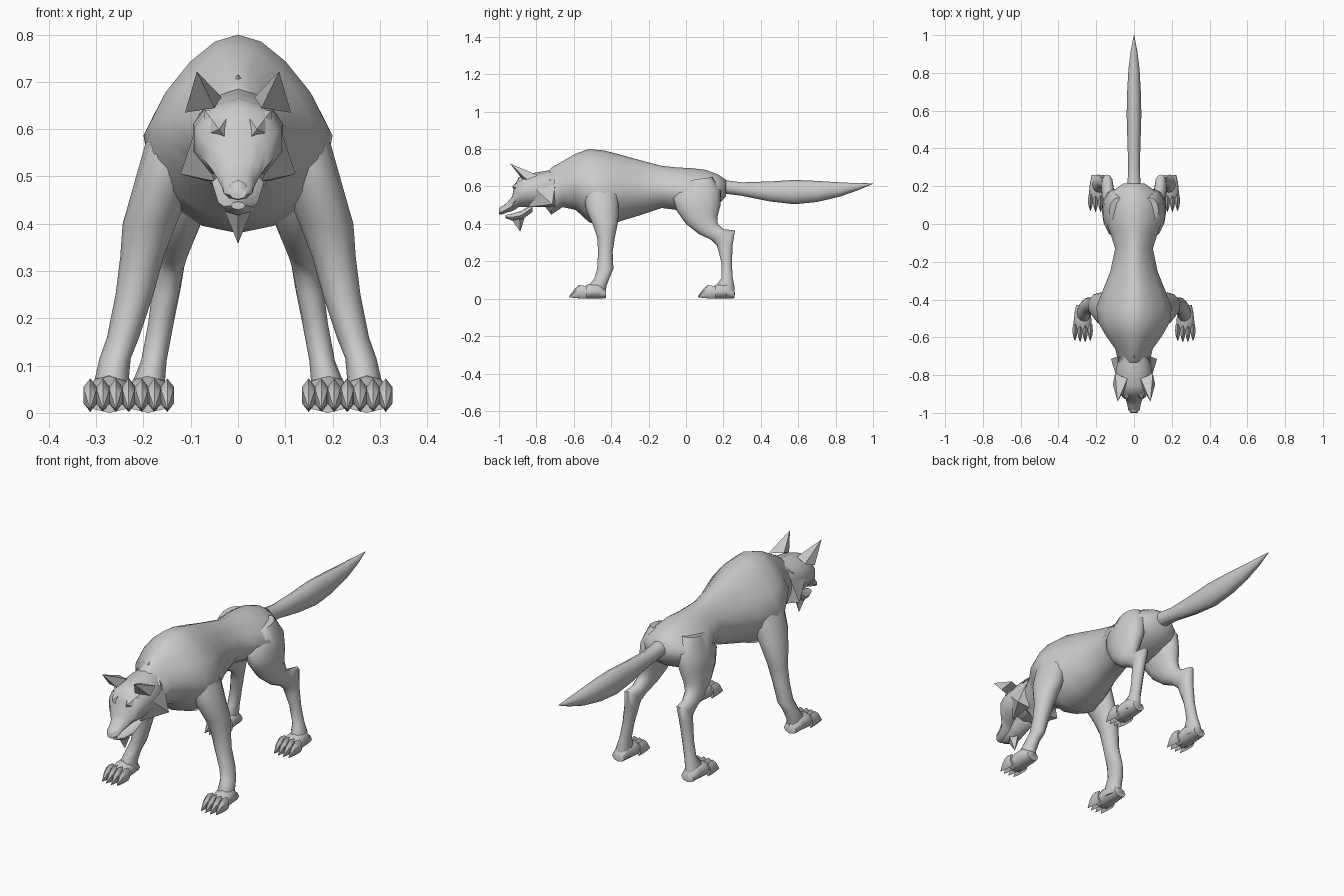
import bpy, bmesh, math
from mathutils import Vector

fur = bpy.data.materials.new("grey_fur")
fur.diffuse_color = (0.6, 0.6, 0.6, 1)


def finish(name, bm, mirror, angle):
    bmesh.ops.recalc_face_normals(bm, faces=bm.faces)
    me = bpy.data.meshes.new(name)
    bm.to_mesh(me)
    bm.free()
    me.materials.append(fur)
    ob = bpy.data.objects.new(name, me)
    bpy.context.collection.objects.link(ob)
    bpy.ops.object.select_all(action='DESELECT')
    ob.select_set(True)
    bpy.context.view_layer.objects.active = ob
    bpy.ops.object.shade_smooth_by_angle(angle=math.radians(angle))
    if mirror:
        ob.modifiers.new("mirror", 'MIRROR')
    return ob


def loft(name, rings, sides=12, mirror=False, pinch=0.0, angle=60):
    """Skin rings given as (y, z, y, z, centre x, half width): two opposite rim points."""
    bm = bmesh.new()
    loops = []
    for ya, za, yb, zb, xc, rx in rings:
        a, b = Vector((xc, ya, za)), Vector((xc, yb, zb))
        loop = []
        for i in range(sides):
            t = 2 * math.pi * i / sides
            p = (a + b) / 2 + (a - b) / 2 * math.cos(t)
            p.x += rx * math.sin(t) * (1 - pinch * max(0, math.cos(t)))
            loop.append(bm.verts.new(p))
        loops.append(loop)
    for p, q in zip(loops, loops[1:]):
        for i in range(sides):
            j = (i + 1) % sides
            bm.faces.new((p[i], p[j], q[j], q[i]))
    bm.faces.new(loops[0])
    bm.faces.new(loops[-1])
    return finish(name, bm, mirror, angle)


def upright(rows, xc=0.0):
    """Vertical rings from (y, top, bottom, half width)."""
    return [(y, t, y, b, xc, w) for y, t, b, w in rows]


def spike(name, base, tip, mirror=False):
    """Pointed tuft: base polygon joined to a tip."""
    bm = bmesh.new()
    vs = [bm.verts.new(p) for p in base]
    top = bm.verts.new(tip)
    bm.faces.new(vs)
    for i in range(len(vs)):
        bm.faces.new((vs[i], vs[(i + 1) % len(vs)], top))
    return finish(name, bm, mirror, 40)


# Trunk and neck
loft("torso", upright([
    (-.76, .66, .50, .07), (-.72, .70, .45, .085), (-.66, .735, .49, .10),
    (-.59, .775, .475, .15), (-.52, .80, .41, .19), (-.44, .793, .38, .20),
    (-.35, .77, .415, .165), (-.25, .742, .445, .125), (-.13, .71, .485, .10),
    (-.05, .702, .475, .125), (.03, .698, .45, .155), (.11, .688, .47, .15),
    (.17, .665, .50, .12), (.215, .635, .55, .055)]), 16, pinch=.35)

# Tail
loft("tail", upright([
    (.16, .65, .56, .04), (.22, .632, .56, .036), (.30, .622, .55, .032),
    (.45, .627, .52, .037), (.58, .635, .505, .041), (.70, .63, .517, .038),
    (.82, .622, .545, .031), (.92, .618, .58, .018), (1.0, .617, .615, .001)]), 10)

# Legs
loft("front_leg", [
    (-.50, .70, -.40, .70, .09, .04), (-.55, .59, -.36, .59, .125, .065),
    (-.535, .48, -.36, .46, .162, .062), (-.50, .40, -.365, .40, .187, .057),
    (-.475, .33, -.38, .33, .203, .046), (-.47, .25, -.392, .25, .219, .04),
    (-.475, .16, -.388, .16, .243, .034), (-.49, .11, -.405, .12, .26, .033),
    (-.52, .07, -.425, .07, .267, .036), (-.52, .02, -.43, .02, .267, .036)], 12, True)
loft("rear_leg", [
    (.0, .63, .14, .65, .085, .045), (-.07, .54, .185, .58, .10, .065),
    (-.05, .47, .185, .50, .11, .06), (0, .40, .168, .44, .12, .05),
    (.07, .345, .17, .40, .13, .04), (.135, .315, .20, .372, .137, .034),
    (.165, .285, .262, .365, .142, .031), (.175, .25, .25, .29, .15, .03),
    (.19, .19, .245, .19, .163, .027), (.19, .11, .25, .11, .178, .027),
    (.165, .075, .258, .07, .187, .033), (.165, .02, .262, .02, .19, .036)], 12, True)

# Paws with four clawed toes each
for label, cx, dy in (("front", .272, 0), ("rear", .19, .688)):
    loft(label + "_paw", upright([
        (-.428 + dy, .05, .003, .034), (-.47 + dy, .085, 0, .043),
        (-.52 + dy, .078, 0, .048), (-.565 + dy, .055, 0, .048)], cx), 8, True)
    for k in range(4):
        o = (k - 1.5) * .027
        y = dy + abs(k - 1.5) * .006
        loft(f"{label}_toe_{k + 1}", upright([
            (y - .54, .066, .002, .012), (y - .575, .073, .002, .016),
            (y - .60, .052, .004, .012), (y - .628, .012, .008, .001)], cx + o), 6, True, angle=40)

# Skull and upper muzzle
loft("head", upright([
    (-.69, .69, .50, .075), (-.74, .685, .49, .095), (-.80, .675, .49, .10),
    (-.86, .665, .49, .097), (-.895, .648, .49, .085), (-.918, .605, .475, .062),
    (-.93, .545, .468, .045), (-.96, .51, .46, .036), (-.985, .492, .45, .032),
    (-1.0, .475, .452, .018)]), 10, angle=45)
# Lower jaw and chin tuft
loft("lower_jaw", upright([
    (-.82, .51, .465, .055), (-.88, .47, .42, .042), (-.93, .455, .418, .03),
    (-.965, .447, .43, .015)]), 8)
spike("chin_tuft", [(-.034, -.89, .44), (0, -.94, .435), (.034, -.89, .44), (0, -.855, .46)],
      (0, -.886, .358))
# Nose
loft("nose", upright([(-.965, .495, .465, .02), (-.99, .493, .458, .022),
                      (-1.0, .483, .462, .014)]), 6)

# Ears, cheek tufts, brows
spike("ear", [(.112, -.85, .635), (.05, -.88, .645), (.035, -.82, .668), (.10, -.79, .66)],
      (.087, -.94, .722), True)
spike("cheek_tuft", [(.09, -.82, .60), (.05, -.84, .49), (.065, -.70, .49), (.085, -.70, .61)],
      (.122, -.715, .505), True)
spike("brow", [(.022, -.915, .575), (.075, -.885, .585), (.07, -.87, .64), (.015, -.89, .635)],
      (.04, -.93, .60), True)
# Raised mane crest behind the skull
spike("mane_crest", [(-.085, -.73, .63), (0, -.76, .66), (.085, -.73, .63), (0, -.62, .72)],
      (0, -.70, .715))
